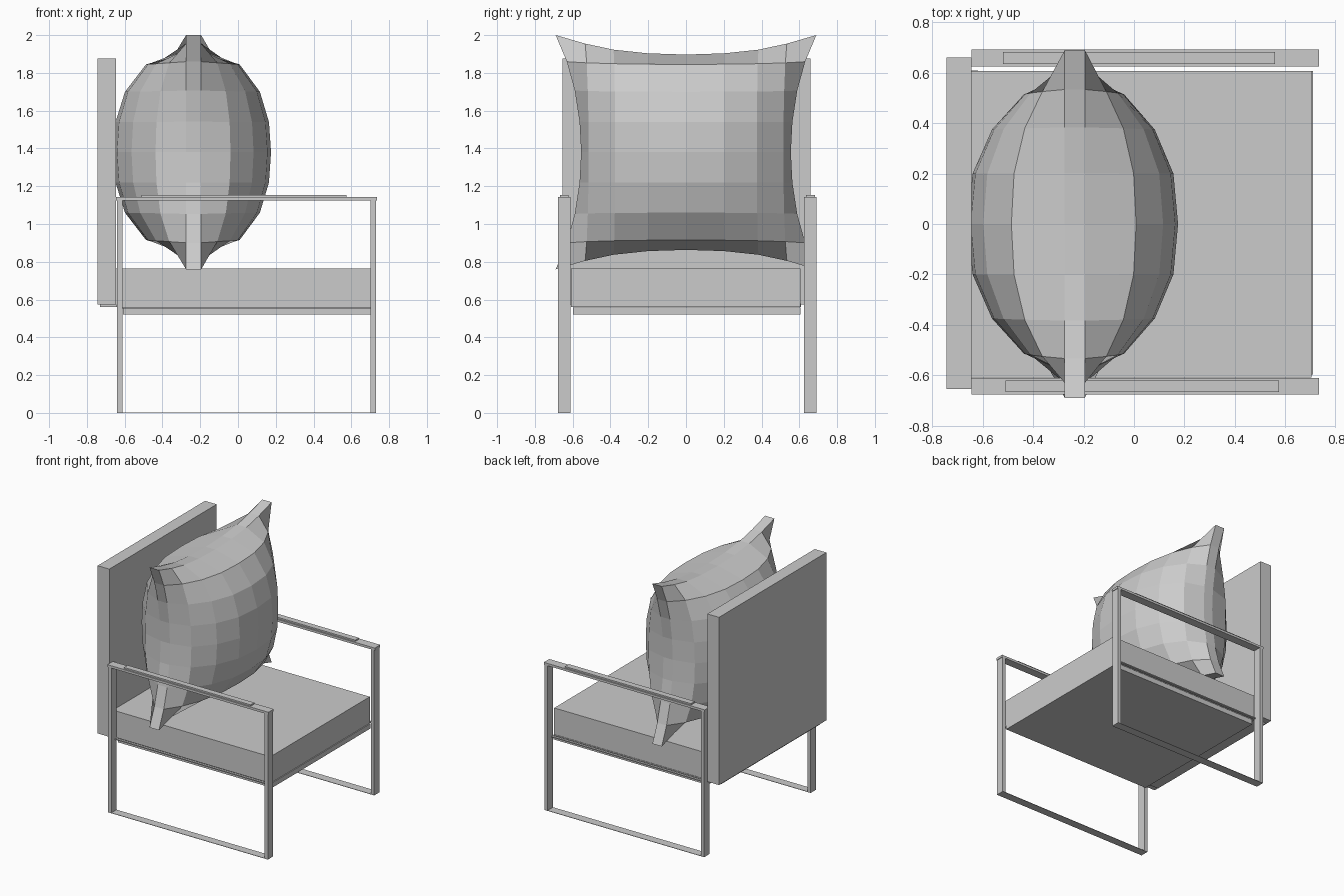
import bpy, bmesh

if "Cube" in bpy.data.objects:
    bpy.data.objects.remove(bpy.data.objects["Cube"])


def box(name, x, y, z):
    """Axis-aligned box from (min, max) ranges."""
    bm = bmesh.new()
    bmesh.ops.create_cube(bm, size=1)
    for v in bm.verts:
        for i, (lo, hi) in enumerate((x, y, z)):
            v.co[i] = lo if v.co[i] < 0 else hi
    return finish(name, bm)


def finish(name, bm):
    bmesh.ops.recalc_face_normals(bm, faces=bm.faces)
    mesh = bpy.data.meshes.new(name)
    bm.to_mesh(mesh)
    bm.free()
    obj = bpy.data.objects.new(name, mesh)
    bpy.context.collection.objects.link(obj)
    return obj


# Upholstered body
box("backrest", (-0.745, -0.645), (-0.655, 0.66), (0.575, 1.875))
box("backrest_base", (-0.73, -0.62), (-0.60, 0.61), (0.56, 0.58))
box("seat_cushion", (-0.645, 0.705), (-0.61, 0.607), (0.56, 0.765))
box("seat_base", (-0.61, 0.71), (-0.597, 0.607), (0.52, 0.558))

# Flat-bar side frames with arm pads
for side, y0, y1, px0, px1 in (("right", -0.677, -0.612, -0.51, 0.575),
                               ("left", 0.625, 0.692, -0.52, 0.56)):
    y = (y0, y1)
    rail_y = sorted((y0, y1), key=abs)[0]
    box(f"{side}_back_leg", (-0.64, -0.612), y, (0, 1.127))
    box(f"{side}_front_leg", (0.702, 0.73), y, (0, 1.127))
    box(f"{side}_arm_bar", (-0.645, 0.735), y, (1.125, 1.143))
    box(f"{side}_floor_bar", (-0.612, 0.702), y, (0, 0.003))
    box(f"{side}_seat_rail", (-0.612, 0.702),
        sorted((rail_y, rail_y * 1.03)), (0.552, 0.56))
    box(f"{side}_arm_pad", (px0, px1), (y0 + 0.01, y1 - 0.01), (1.143, 1.154))

# Plump back pillow: two bulged 8 x 8 sheets joined by a narrow rim
Y_POS = (0, 0.20, 0.375, 0.515)
Z_POS = (0, 0.16, 0.32, 0.465)
Y_BULGE = (1, 0.95, 0.75, 0.42, 0)
Z_BULGE = (1, 0.97, 0.84, 0.55, 0)
N, CX, CZ, RIM = 4, -0.235, 1.38, 0.04


def offset(i, j, inner, edge, corner):
    """Signed in-plane position; the outermost ring flares to the corners."""
    a = abs(i)
    flare = (corner - edge) * (j / N) ** 2
    p = edge + flare if a == N else inner[a] + flare * 0.25 * (a / N) ** 2
    return p if i >= 0 else -p


bm = bmesh.new()
grid = {}
R = range(-N, N + 1)
for s, depth in ((-1, 0.385), (1, 0.37)):
    for i in R:
        for j in R:
            bulge = RIM + depth * Y_BULGE[abs(i)] * Z_BULGE[abs(j)]
            grid[s, i, j] = bm.verts.new((
                CX + s * bulge,
                offset(i, j, Y_POS, 0.555, 0.69),
                CZ + offset(j, i, Z_POS, 0.517, 0.62)))
    for i in range(-N, N):
        for j in range(-N, N):
            bm.faces.new([grid[s, i, j], grid[s, i + 1, j],
                          grid[s, i + 1, j + 1], grid[s, i, j + 1]])
for k in range(-N, N):
    for e in (-N, N):
        bm.faces.new([grid[-1, e, k], grid[-1, e, k + 1], grid[1, e, k + 1], grid[1, e, k]])
        bm.faces.new([grid[-1, k, e], grid[-1, k + 1, e], grid[1, k + 1, e], grid[1, k, e]])
finish("back_pillow", bm)
